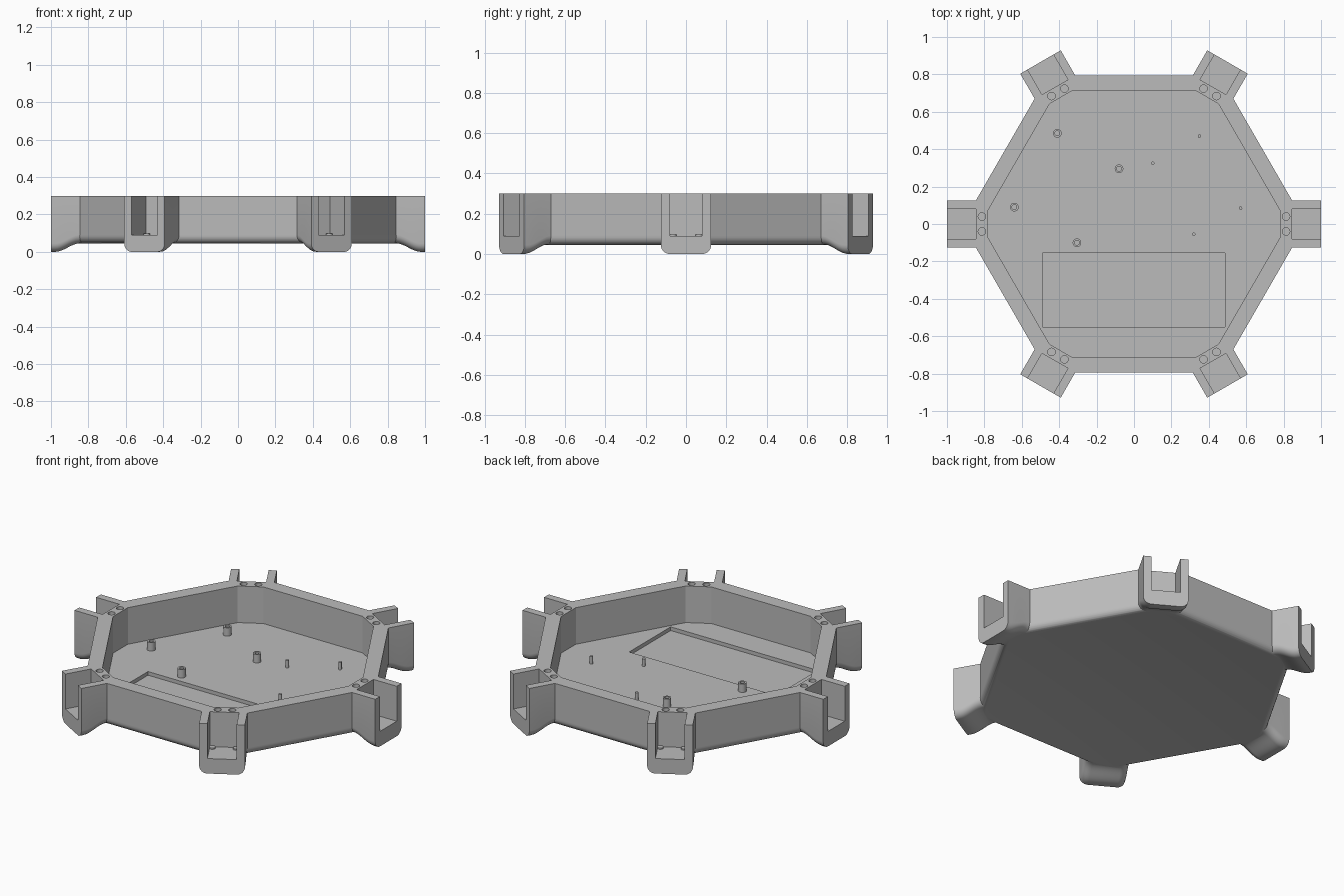
import bpy, bmesh, math
from mathutils import Matrix, Vector

cube = bpy.data.objects.get("Cube")
if cube:
    bpy.data.objects.remove(cube, do_unlink=True)

TOP = 0.30        # rim height
BASE = 0.045      # underside of the body
FLOOR = 0.08      # inside floor
APOTHEM = 0.795
STEPS = 6         # segments in each quarter round

grey = bpy.data.materials.new("mid grey")
grey.use_nodes = True
colour = (0.5, 0.5, 0.5, 1)
grey.diffuse_color = colour
grey.node_tree.nodes["Principled BSDF"].inputs["Base Color"].default_value = colour


def loft(name, rings, turn=0):
    """Skin a list of matching rings into a closed solid, turned about z."""
    bm = bmesh.new()
    loops = [[bm.verts.new(p) for p in ring] for ring in rings]
    n = len(loops[0])
    for a, b in zip(loops, loops[1:]):
        for i in range(n):
            j = (i + 1) % n
            bm.faces.new((a[i], a[j], b[j], b[i]))
    bm.faces.new(loops[0][::-1])
    bm.faces.new(loops[-1])
    bmesh.ops.recalc_face_normals(bm, faces=bm.faces)
    bm.transform(Matrix.Rotation(turn, 4, "Z"))
    mesh = bpy.data.meshes.new(name)
    bm.to_mesh(mesh)
    bm.free()
    mesh.materials.append(grey)
    obj = bpy.data.objects.new(name, mesh)
    bpy.context.collection.objects.link(obj)
    return obj


def activate(obj):
    bpy.ops.object.select_all(action="DESELECT")
    obj.select_set(True)
    bpy.context.view_layer.objects.active = obj


def combine(target, tool, operation):
    activate(target)
    mod = target.modifiers.new("cut", "BOOLEAN")
    mod.operation, mod.solver, mod.object = operation, "EXACT", tool
    bpy.ops.object.modifier_apply(modifier=mod.name)
    bpy.data.objects.remove(tool, do_unlink=True)


def smooth(obj):
    activate(obj)
    bpy.ops.object.shade_smooth_by_angle(angle=math.radians(25))


def circle(x, y, r, z, n=24):
    return [(x + r * math.cos(2 * math.pi * i / n),
             y + r * math.sin(2 * math.pi * i / n), z) for i in range(n)]


def rod(name, x, y, r, z0, z1, turn=0):
    return loft(name, [circle(x, y, r, z0), circle(x, y, r, z1)], turn)


def box(name, x0, x1, y0, y1, z0, z1, turn=0):
    return loft(name, [[(x0, y0, z), (x1, y0, z), (x1, y1, z), (x0, y1, z)]
                       for z in (z0, z1)], turn)


def hexagon(apothem, z):
    return circle(0, 0, apothem / math.cos(math.pi / 6), z, 6)


def arm_section(x, half=0.125, r=0.045):
    """U-shaped outline whose underside sweeps up into the body."""
    t = min(max((0.98 - x) / 0.14, 0), 1)
    z = (BASE + 0.002) * (1 - math.cos(math.pi * t)) / 2
    arc = [(half - r + r * math.cos(a), z + r - r * math.sin(a))
           for a in (math.pi / 2 * i / STEPS for i in range(STEPS + 1))]
    side = [(half, TOP)] + arc
    return [(x, y, h) for y, h in side] + [(x, -y, h) for y, h in reversed(side)]


# Hexagonal body with a rounded lower edge
fillet = 0.04
rings = []
for i in range(STEPS + 1):
    a = math.pi / 2 * i / STEPS
    rings.append(hexagon(APOTHEM - fillet + fillet * math.sin(a),
                         BASE + fillet - fillet * math.cos(a)))
tray = loft("hexagonal_tray", rings + [hexagon(APOTHEM, TOP)])

# Corner arms
turns = [k * math.pi / 3 for k in range(6)]
for turn in turns:
    sections = [arm_section(0.76)] + [arm_section(0.84 + 0.014 * i) for i in range(11)]
    combine(tray, loft("arm", sections + [arm_section(1.0)], turn), "UNION")

# Inner cavity with clipped corners
corners = []
for turn in turns:
    for y in (-0.07, 0.07):
        corners.append(Matrix.Rotation(turn, 3, "Z") @ Vector((0.782, y, 0)))
combine(tray, loft("cavity", [[(p.x, p.y, z) for p in corners] for z in (FLOOR, 0.4)]),
        "DIFFERENCE")

# Shallow rectangular recess in the floor
combine(tray, box("recess", -0.49, 0.487, -0.55, -0.155, FLOOR - 0.022, 0.2), "DIFFERENCE")

# Open slots in the arms, holes in the rim and small slot pegs
for turn in turns:
    combine(tray, box("slot", 0.845, 1.1, -0.08, 0.08, 0.09, 0.4, turn), "DIFFERENCE")
    for side in (-1, 1):
        combine(tray, rod("rim_hole", 0.813, side * 0.04, 0.02, 0.2, 0.4, turn), "DIFFERENCE")
        smooth(rod("slot_peg", 0.863, side * 0.065, 0.017, 0.08, 0.098, turn))
smooth(tray)

# Hollow standoffs
top = FLOOR + 0.05
for x, y in ((-0.41, 0.485), (-0.08, 0.295), (-0.64, 0.09), (-0.305, -0.1)):
    smooth(loft("standoff", [circle(x, y, 0.023, FLOOR - 0.005), circle(x, y, 0.023, top),
                             circle(x, y, 0.013, top), circle(x, y, 0.013, FLOOR + 0.01)]))

# Thin locating pins
for x, y in ((0.35, 0.47), (0.1, 0.325), (0.57, 0.085), (0.32, -0.055)):
    smooth(rod("pin", x, y, 0.009, FLOOR - 0.005, FLOOR + 0.045))
